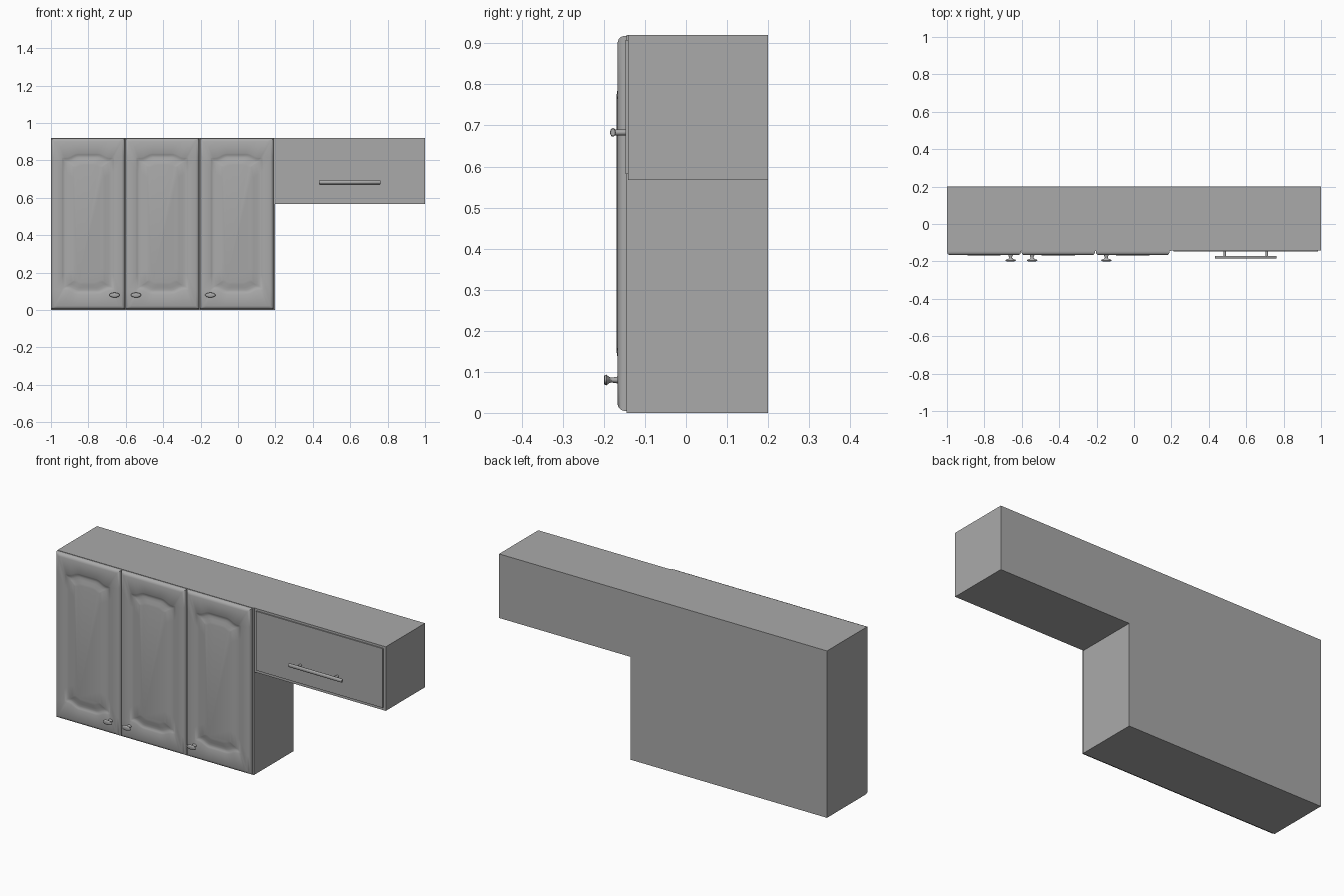
import bpy, bmesh, math

if "Cube" in bpy.data.objects:
    bpy.data.objects.remove(bpy.data.objects["Cube"])

grey = bpy.data.materials.new("cabinet grey")
grey.diffuse_color = (0.4, 0.4, 0.4, 1)
grey.use_nodes = True
grey.node_tree.nodes["Principled BSDF"].inputs["Base Color"].default_value = grey.diffuse_color


def finish(name, bm, smooth=None):
    bmesh.ops.recalc_face_normals(bm, faces=bm.faces)
    me = bpy.data.meshes.new(name)
    bm.to_mesh(me)
    bm.free()
    me.materials.append(grey)
    ob = bpy.data.objects.new(name, me)
    bpy.context.collection.objects.link(ob)
    if smooth:
        bpy.ops.object.select_all(action='DESELECT')
        ob.select_set(True)
        bpy.context.view_layer.objects.active = ob
        bpy.ops.object.shade_smooth_by_angle(angle=math.radians(smooth))
    return ob


def box(name, x0, x1, y0, y1, z0, z1):
    bm = bmesh.new()
    bmesh.ops.create_cube(bm, size=1)
    for v in bm.verts:
        v.co = ((x0 + x1) / 2 + v.co.x * (x1 - x0),
                (y0 + y1) / 2 + v.co.y * (y1 - y0),
                (z0 + z1) / 2 + v.co.z * (z1 - z0))
    return finish(name, bm)


def loft(name, rings, smooth):
    """Skin a list of closed point rings and cap both ends."""
    bm = bmesh.new()
    vr = [[bm.verts.new(p) for p in r] for r in rings]
    n = len(rings[0])
    for a, b in zip(vr, vr[1:]):
        for i in range(n):
            j = (i + 1) % n
            bm.faces.new((a[i], a[j], b[j], b[i]))
    bm.faces.new(vr[0])
    bm.faces.new(vr[-1])
    return finish(name, bm, smooth)


def arch(t):
    """Cathedral bump: flat shoulders, raised middle, t in -1..1."""
    s = min(max((0.85 - abs(t)) / 0.45, 0), 1)
    return s * s * (3 - 2 * s)


def door_ring(cx, hw, z0, z1, y, a, n=20, m=10):
    pts = []
    for i in range(n):                       # bottom edge
        t = -1 + 2 * i / n
        pts.append((cx + t * hw, y, z0 - a * arch(t)))
    for i in range(m):                       # right edge
        pts.append((cx + hw, y, z0 + (z1 - z0) * i / m))
    for i in range(n):                       # top edge
        t = 1 - 2 * i / n
        pts.append((cx + t * hw, y, z1 + a * arch(t)))
    for i in range(m):                       # left edge
        pts.append((cx - hw, y, z1 - (z1 - z0) * i / m))
    return pts


def door(name, cx):
    # inset from door edge, inset top/bottom, y, arch height
    steps = [(0, 0, -0.145, 0), (0, 0, -0.152, 0), (0.003, 0.003, -0.159, 0),
             (0.008, 0.008, -0.164, 0), (0.017, 0.017, -0.167, 0),
             (0.056, 0.102, -0.167, 0.022), (0.062, 0.109, -0.164, 0.022),
             (0.068, 0.116, -0.1615, 0.022), (0.075, 0.122, -0.161, 0.021),
             (0.088, 0.132, -0.163, 0.018), (0.108, 0.145, -0.167, 0.014),
             (0.118, 0.155, -0.169, 0.012)]
    loft(name, [door_ring(cx, 0.197 - i, 0.005 + k, 0.918 - k, y, a)
                for i, k, y, a in steps], 50)


def knob(name, cx, cz):
    prof = [(-0.163, .013, .009), (-0.168, .012, .008), (-0.174, .009, .007),
            (-0.182, .008, .006), (-0.186, .012, .007), (-0.190, .024, .010),
            (-0.194, .028, .013), (-0.198, .026, .012), (-0.2, .018, .008)]
    n = 20
    loft(name, [[(cx + rx * math.cos(2 * math.pi * i / n), y,
                  cz + rz * math.sin(2 * math.pi * i / n)) for i in range(n)]
                for y, rx, rz in prof], 50)


def post(name, cx, cz, r, y0, y1, n=16):
    loft(name, [[(cx + r * math.cos(2 * math.pi * i / n), y,
                  cz + r * math.sin(2 * math.pi * i / n)) for i in range(n)]
                for y in (y0, y1)], 40)


# cabinet bodies
box("tall_cabinet_body", -1, 0.198, -0.145, 0.2, 0, 0.92)
box("short_cabinet_body", 0.198, 1, -0.141, 0.2, 0.567, 0.92)

# raised-panel doors with oval knobs
for i, (cx, kx) in enumerate(((-0.802, -0.66), (-0.405, -0.545), (-0.007, -0.148))):
    door(f"panel_door_{i + 1}", cx)
    knob(f"door_knob_{i + 1}", kx, 0.08)

# flat flap door
box("flap_door", 0.212, 0.985, -0.147, -0.141, 0.582, 0.908)

# bar handle: oval bar on two posts
n = 16
bar = []
for x, s in ((0.434, .8), (0.437, 1), (0.758, 1), (0.761, .8)):
    bar.append([(x, -0.178 + .007 * s * math.cos(2 * math.pi * i / n),
                 0.683 + .0105 * s * math.sin(2 * math.pi * i / n)) for i in range(n)])
loft("flap_handle_bar", bar, 40)
for i, x in enumerate((0.485, 0.71)):
    post(f"flap_handle_post_{i + 1}", x, 0.683, 0.007, -0.146, -0.176)
